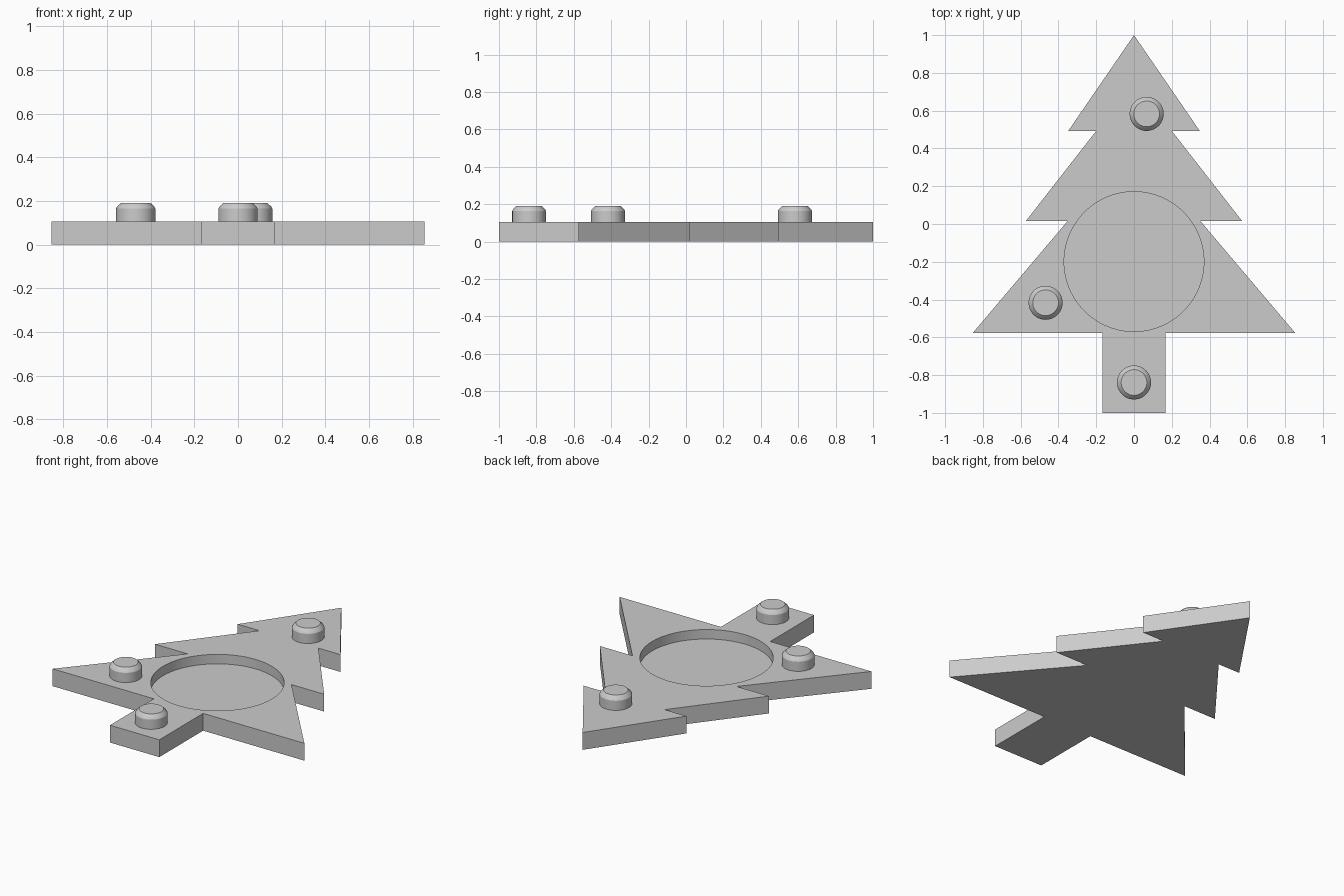
import bpy, bmesh, math

if "Cube" in bpy.data.objects:
    bpy.data.objects.remove(bpy.data.objects["Cube"])

grey = bpy.data.materials.new("plain grey")
grey.diffuse_color = (0.6, 0.6, 0.6, 1)
grey.use_nodes = True
grey.node_tree.nodes["Principled BSDF"].inputs["Base Color"].default_value = grey.diffuse_color
TOP = 0.106


def make_object(name, bm):
    bmesh.ops.recalc_face_normals(bm, faces=bm.faces)
    mesh = bpy.data.meshes.new(name)
    bm.to_mesh(mesh)
    bm.free()
    mesh.materials.append(grey)
    obj = bpy.data.objects.new(name, mesh)
    bpy.context.collection.objects.link(obj)
    return obj


def lathe(name, profile, location, sides=64):
    """Stack of rings (radius, z) closed with flat caps."""
    bm = bmesh.new()
    rings = [[bm.verts.new((r * math.cos(2 * math.pi * i / sides),
                            r * math.sin(2 * math.pi * i / sides), z))
              for i in range(sides)] for r, z in profile]
    for low, high in zip(rings, rings[1:]):
        for i in range(sides):
            j = (i + 1) % sides
            bm.faces.new((low[i], low[j], high[j], high[i]))
    bm.faces.new(rings[0])
    bm.faces.new(rings[-1])
    obj = make_object(name, bm)
    obj.location = (*location, 0)
    return obj


def smooth(obj):
    bpy.ops.object.select_all(action='DESELECT')
    obj.select_set(True)
    bpy.context.view_layer.objects.active = obj
    bpy.ops.object.shade_smooth_by_angle(angle=math.radians(25))


# Tree plate: right half outline, mirrored to the left
right = [(0.348, 0.493), (0.2, 0.493), (0.573, 0.015), (0.352, 0.015),
         (0.853, -0.576), (0.167, -0.576), (0.167, -1.0)]
outline = [(0, 1.0)] + right + [(-x, y) for x, y in reversed(right)]
bm = bmesh.new()
base = bm.faces.new([bm.verts.new((x, y, 0)) for x, y in outline])
up = bmesh.ops.extrude_face_region(bm, geom=[base])["geom"]
bmesh.ops.translate(bm, vec=(0, 0, TOP),
                    verts=[v for v in up if isinstance(v, bmesh.types.BMVert)])
plate = make_object("tree_plate", bm)

# Round pocket sunk into the plate
cutter = lathe("pocket_cutter", [(0.37, 0.048), (0.37, 0.3)], (0, -0.199), 96)
cutter.hide_render = True
cut = plate.modifiers.new("pocket", 'BOOLEAN')
cut.operation = 'DIFFERENCE'
cut.solver = 'EXACT'
cut.object = cutter
bpy.context.view_layer.objects.active = plate
bpy.ops.object.modifier_apply(modifier="pocket")
bpy.data.objects.remove(cutter)
smooth(plate)

# Three studs with bevelled tops
stud_profile = [(0.09, TOP - 0.01), (0.09, 0.165), (0.086, 0.173), (0.068, 0.19)]
for name, spot in (("top_stud", (0.067, 0.583)),
                   ("side_stud", (-0.468, -0.417)),
                   ("trunk_stud", (0, -0.839))):
    smooth(lathe(name, stud_profile, spot))
